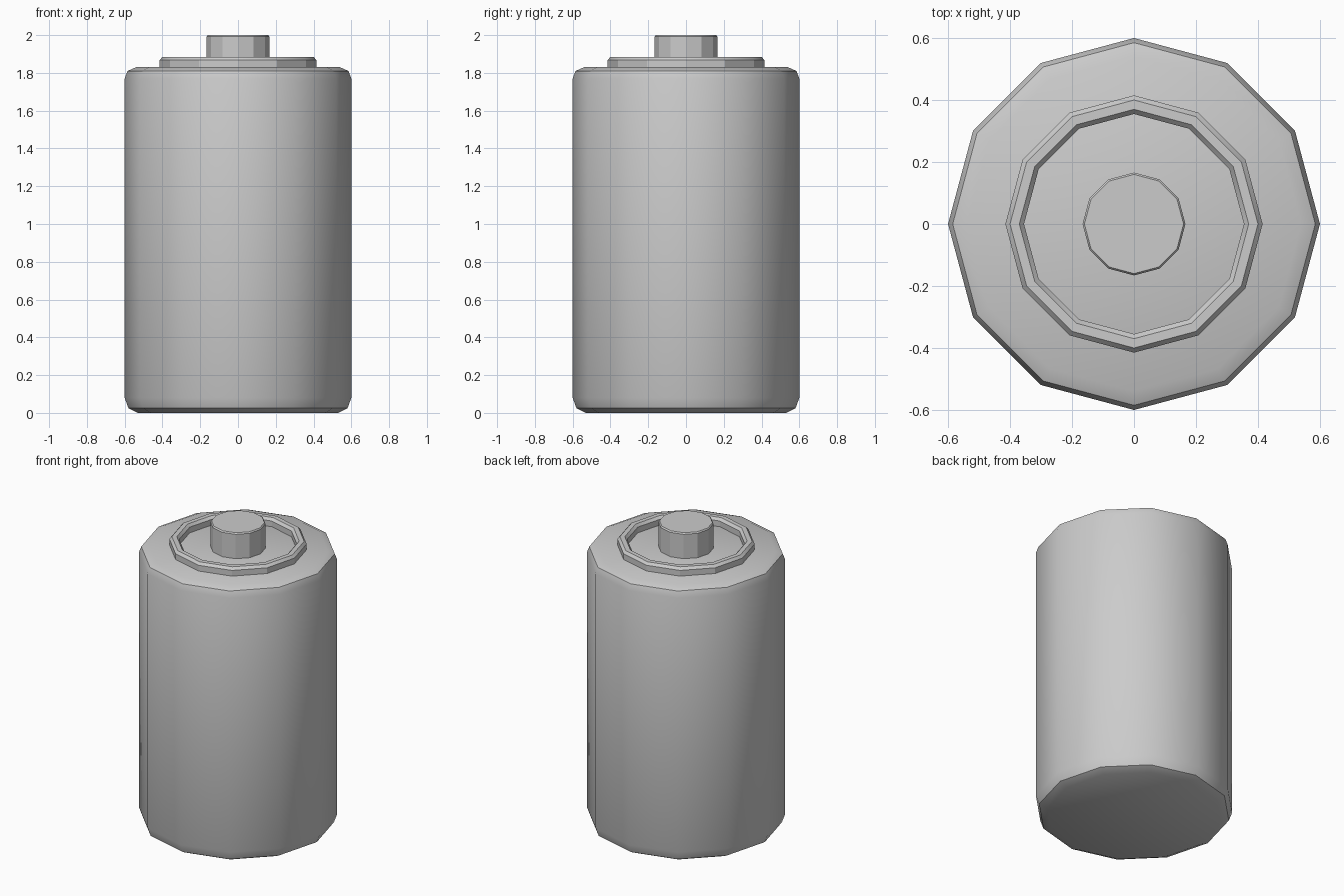
import bpy, math

if "Cube" in bpy.data.objects:
    bpy.data.objects.remove(bpy.data.objects["Cube"])

SIDES = 12


def lathe(name, profile, closed=False, smooth=40):
    """Spin an (r, z) profile into a 12-sided solid; cap the ends unless closed."""
    verts, faces = [], []
    n = len(profile)
    for r, z in profile:
        for i in range(SIDES):
            a = 2 * math.pi * i / SIDES
            verts.append((r * math.cos(a), r * math.sin(a), z))
    for k in range(n if closed else n - 1):
        m = (k + 1) % n
        for i in range(SIDES):
            j = (i + 1) % SIDES
            faces.append((k * SIDES + i, k * SIDES + j, m * SIDES + j, m * SIDES + i))
    if not closed:
        faces.append(tuple(reversed(range(SIDES))))
        faces.append(tuple(range((n - 1) * SIDES, n * SIDES)))
    mesh = bpy.data.meshes.new(name)
    mesh.from_pydata(verts, [], faces)
    obj = bpy.data.objects.new(name, mesh)
    bpy.context.collection.objects.link(obj)
    bpy.ops.object.select_all(action='DESELECT')
    obj.select_set(True)
    bpy.context.view_layer.objects.active = obj
    bpy.ops.object.shade_smooth_by_angle(angle=math.radians(smooth))
    return obj


# Main can with rounded rims
lathe("battery_body", [(0.53, 0), (0.58, 0.025), (0.60, 0.08),
                       (0.60, 1.77), (0.585, 1.81), (0.54, 1.83)])

# Raised ring on the top face
lathe("top_ring", [(0.355, 1.82), (0.415, 1.82), (0.415, 1.868), (0.40, 1.885),
                   (0.37, 1.885), (0.355, 1.868)], closed=True, smooth=25)

# Terminal button
lathe("terminal", [(0.166, 1.82), (0.166, 1.992), (0.16, 2.0)], smooth=25)
